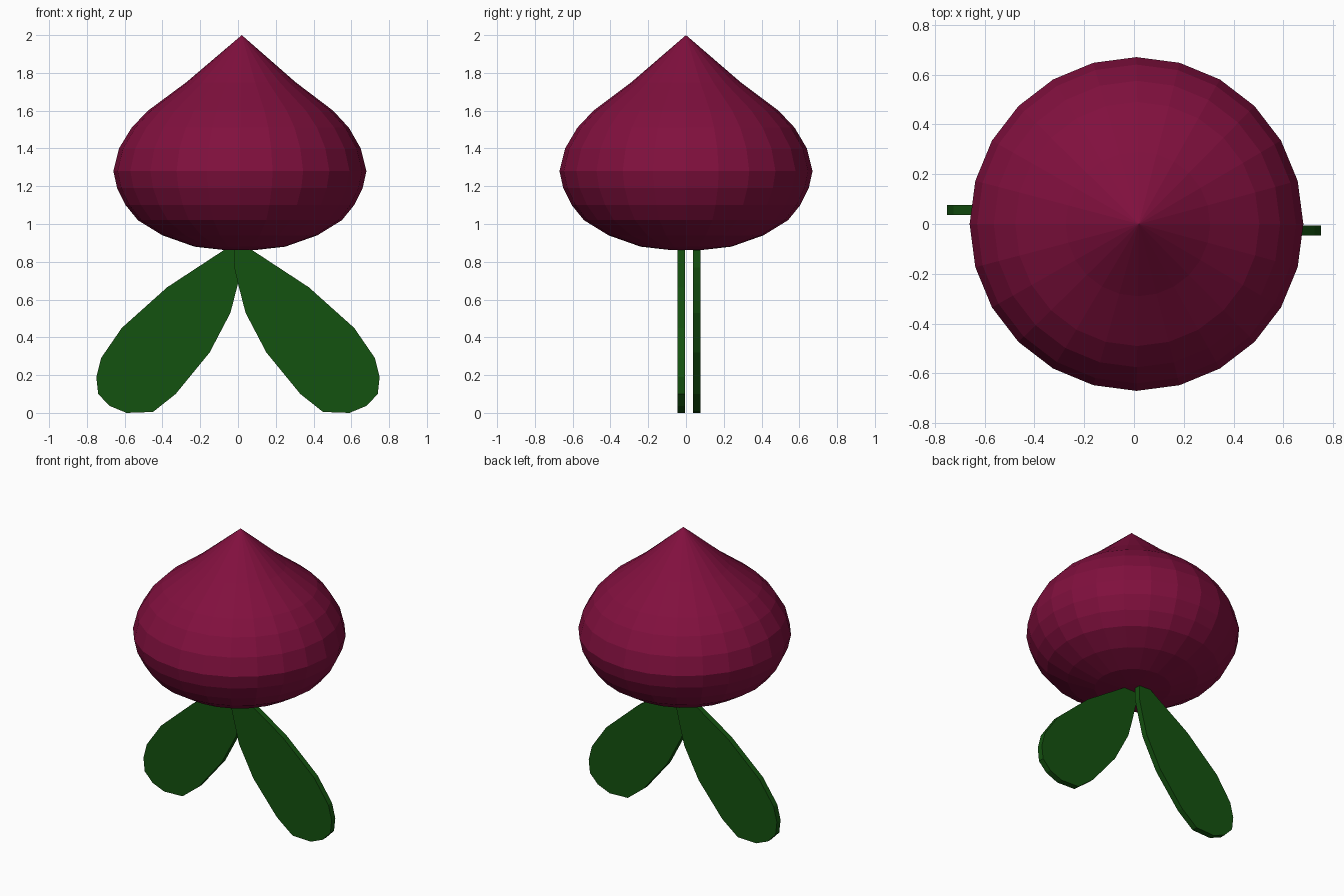
import bpy, bmesh, math

if "Cube" in bpy.data.objects:
    bpy.data.objects.remove(bpy.data.objects["Cube"])


def material(name, color):
    m = bpy.data.materials.new(name)
    m.diffuse_color = (*color, 1)
    m.use_nodes = True
    m.node_tree.nodes["Principled BSDF"].inputs["Base Color"].default_value = m.diffuse_color
    return m


def add_object(name, bm, mat):
    bmesh.ops.recalc_face_normals(bm, faces=bm.faces[:])
    mesh = bpy.data.meshes.new(name)
    bm.to_mesh(mesh)
    bm.free()
    mesh.materials.append(mat)
    ob = bpy.data.objects.new(name, mesh)
    bpy.context.collection.objects.link(ob)
    return ob


crimson = material("petal_crimson", (0.22, 0.005, 0.048))
green = material("leaf_green", (0.007, 0.085, 0.005))

# Closed flower bud: faceted rings (radius, height) rising to a pointed tip
SIDES = 24
rings = [(0.08, 0.862), (0.24, 0.88), (0.41, 0.94), (0.54, 1.02), (0.605, 1.10),
         (0.65, 1.19), (0.67, 1.28), (0.64, 1.40), (0.575, 1.51), (0.49, 1.60),
         (0.29, 1.75)]
bm = bmesh.new()
loops = []
for r, z in rings:
    t = max(0, (z - 1.4) / 0.6)
    loops.append([bm.verts.new((0.01 + 0.01 * t + r * math.cos(a), r * math.sin(a), z))
                  for a in (2 * math.pi * i / SIDES for i in range(SIDES))])
tip = bm.verts.new((0.02, 0, 2.0))
bm.faces.new(loops[0])
for low, high in zip(loops, loops[1:]):
    for i in range(SIDES):
        j = (i + 1) % SIDES
        bm.faces.new((low[i], low[j], high[j], high[i]))
for i in range(SIDES):
    bm.faces.new((loops[-1][i], loops[-1][(i + 1) % SIDES], tip))
add_object("flower_bud", bm, crimson)

# Two flat leaves: one outline, mirrored and offset in depth
outline = [(0.07, 0.865), (0.375, 0.665), (0.615, 0.45), (0.725, 0.29), (0.75, 0.19),
           (0.74, 0.10), (0.68, 0.037), (0.59, 0.0), (0.45, 0.005), (0.33, 0.10),
           (0.15, 0.32), (0.04, 0.53), (0.0, 0.685), (-0.02, 0.77), (-0.02, 0.86),
           (0.0, 0.88), (0.03, 0.882)]


def leaf(name, side, y, thickness=0.04):
    bm = bmesh.new()
    face = bm.faces.new([bm.verts.new((side * x, y, z)) for x, z in outline])
    ext = bmesh.ops.extrude_face_region(bm, geom=[face], use_keep_orig=True)
    verts = [v for v in ext["geom"] if isinstance(v, bmesh.types.BMVert)]
    bmesh.ops.translate(bm, verts=verts, vec=(0, thickness, 0))
    add_object(name, bm, green)


leaf("right_leaf", 1, -0.046)
leaf("left_leaf", -1, 0.036)
